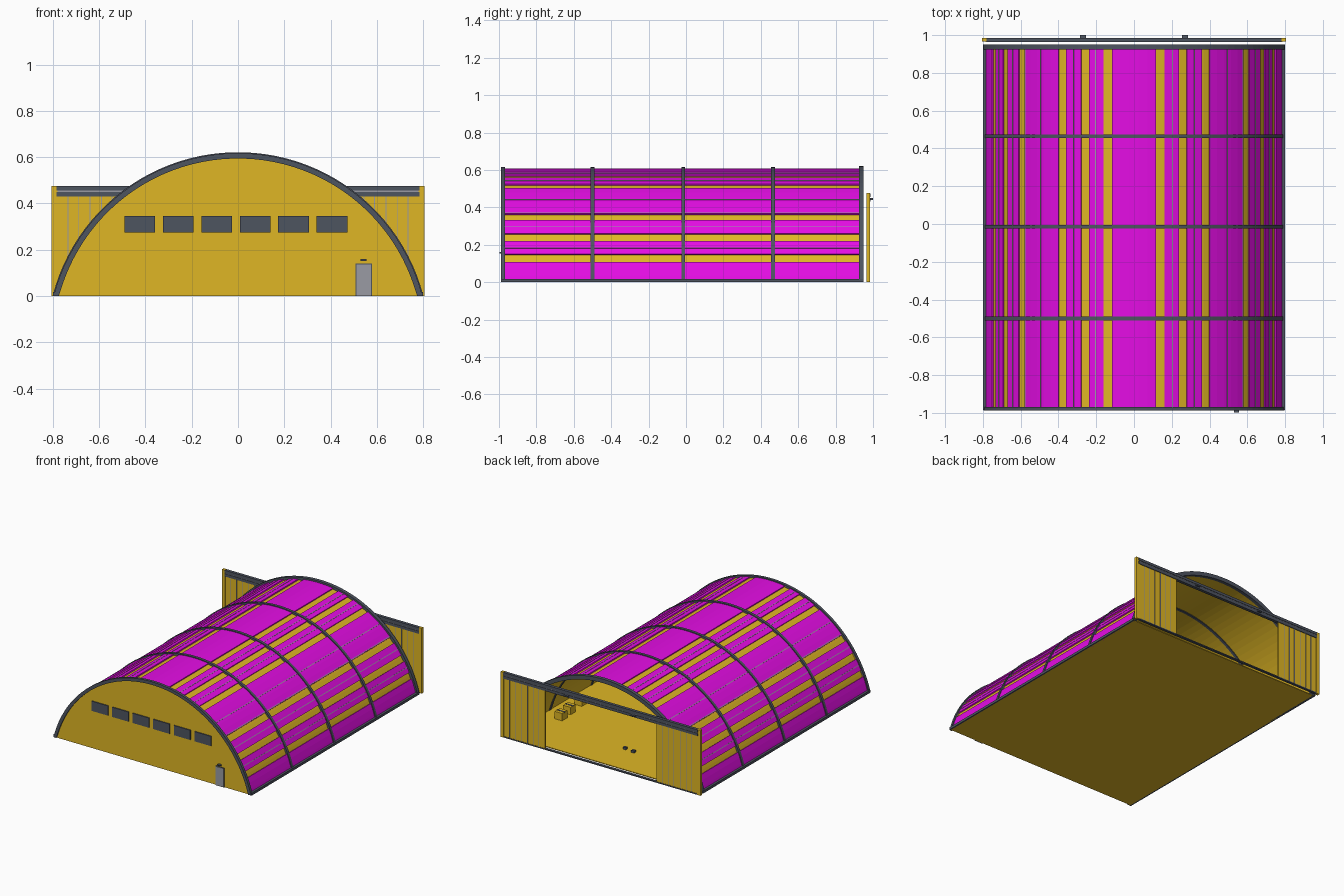
import bpy, math

if "Cube" in bpy.data.objects:
    bpy.data.objects.remove(bpy.data.objects["Cube"])

CZ = -0.206          # height of the vault's circle centre
END = 75.4           # half angle of the vault in degrees


def material(name, rgb):
    m = bpy.data.materials.new(name)
    m.diffuse_color = (*rgb, 1)
    m.use_nodes = True
    m.node_tree.nodes["Principled BSDF"].inputs["Base Color"].default_value = m.diffuse_color
    return m


YELLOW = material("yellow", (0.74, 0.47, 0.018))
MAGENTA = material("magenta", (0.78, 0.004, 0.78))
DARK = material("dark_grey", (0.076, 0.089, 0.118))
GREY = material("light_grey", (0.32, 0.33, 0.37))


def prism(name, profile, y0, y1, mat):
    """Extrude a closed xz profile along y."""
    n = len(profile)
    verts = [(x, y, z) for y in (y0, y1) for x, z in profile]
    faces = [tuple(range(n)), tuple(range(2 * n - 1, n - 1, -1))]
    faces += [(i, i + n, (i + 1) % n + n, (i + 1) % n) for i in range(n)]
    return add_mesh(name, verts, faces, mat)


def add_mesh(name, verts, faces, mat):
    me = bpy.data.meshes.new(name)
    me.from_pydata(verts, [], faces)
    me.materials.append(mat)
    ob = bpy.data.objects.new(name, me)
    bpy.context.collection.objects.link(ob)
    return ob


def box(name, x0, x1, y0, y1, z0, z1, mat):
    return prism(name, [(x0, z0), (x0, z1), (x1, z1), (x1, z0)], y0, y1, mat)


def on_arc(r, deg):
    a = math.radians(deg)
    return r * math.sin(a), max(0.0, CZ + r * math.cos(a))


def arc_band(name, r0, r1, a0, a1, y0, y1, mat, step=3.2):
    """Curved slab between two radii and two angles."""
    n = max(1, round((a1 - a0) / step))
    verts, faces = [], []
    for i in range(n + 1):
        a = a0 + (a1 - a0) * i / n
        (xo, zo), (xi, zi) = on_arc(r1, a), on_arc(r0, a)
        verts += [(xo, y0, zo), (xo, y1, zo), (xi, y1, zi), (xi, y0, zi)]
    for i in range(n):
        b = 4 * i
        for k in range(4):
            k2 = (k + 1) % 4
            faces.append((b + k, b + k2, b + 4 + k2, b + 4 + k))
    faces += [(3, 2, 1, 0), (4 * n, 4 * n + 1, 4 * n + 2, 4 * n + 3)]
    return add_mesh(name, verts, faces, mat)


# Inner vault, visible in the grooves of the roof
arc_band("vault_shell", 0.800, 0.807, -END, END, -0.975, 0.93, YELLOW)

# Raised roof sheets between the grooves
GROOVES = [9.9, 18.6, 27.8, 47.0, 56.8, 65.7]
centres = [-g for g in reversed(GROOVES)] + GROOVES
edges = [-END] + [c + d for c in centres for d in (-1.6, 1.6)] + [END]
for a0, a1 in zip(edges[::2], edges[1::2]):
    arc_band("roof_sheet", 0.806, 0.815, a0, a1, -0.975, 0.93, MAGENTA)

# Thin seams on the roof sheets
for a in (14.5, 23.2, 37.4, 45.0, 52.0, 61.5):
    for s in (-1, 1):
        arc_band("roof_seam", 0.813, 0.8165, s * a - 0.17, s * a + 0.17, -0.975, 0.93, GREY)

# Arched ribs
for y in (-0.50, -0.015, 0.465):
    arc_band("roof_rib", 0.795, 0.821, -END, END, y - 0.01, y + 0.01, DARK)
arc_band("front_rib", 0.800, 0.823, -END, END, -0.988, -0.968, DARK)
arc_band("back_rib", 0.798, 0.827, -END, END, 0.925, 0.95, DARK)

# Floor slab and side sills
box("floor", -0.79, 0.79, -0.98, 0.945, 0, 0.006, YELLOW)
for s in (-1, 1):
    x0, x1 = sorted((s * 0.782, s * 0.80))
    box("side_sill", x0, x1, -0.985, 0.945, 0, 0.018, DARK)

# Front wall with windows, entry door and lamp
wall = [on_arc(0.812, -END + 2 * END * i / 48) for i in range(49)]
prism("front_wall", wall, -0.98, -0.968, YELLOW)
for i in range(6):
    x = -0.425 + 0.1662 * i
    box("front_window", x - 0.066, x + 0.066, -0.987, -0.979, 0.274, 0.345, DARK)
box("entry_door_frame", 0.508, 0.578, -0.984, -0.979, 0, 0.140, DARK)
box("entry_door", 0.511, 0.575, -0.987, -0.979, 0, 0.137, GREY)
box("entry_lamp", 0.53, 0.555, -0.998, -0.979, 0.152, 0.160, DARK)

# Sliding door header, ground track and header lamps
box("header_lower", -0.785, 0.785, 0.964, 0.986, 0.430, 0.450, DARK)
box("header_groove", -0.785, 0.785, 0.968, 0.982, 0.450, 0.456, GREY)
box("header_upper", -0.785, 0.785, 0.964, 0.986, 0.456, 0.475, DARK)
box("ground_track", -0.785, 0.785, 0.966, 0.984, 0, 0.008, DARK)
for x in (-0.27, 0.27):
    box("header_lamp", x - 0.016, x + 0.016, 0.985, 1.0, 0.440, 0.450, DARK)

# Open door leaves with ribbing, and end posts
for s in (-1, 1):
    x0, x1 = sorted((s * 0.45, s * 0.785))
    box("door_leaf", x0, x1, 0.969, 0.981, 0.008, 0.432, YELLOW)
    x0, x1 = sorted((s * 0.78, s * 0.805))
    box("end_post", x0, x1, 0.965, 0.985, 0, 0.476, YELLOW)
    for x in (0.50, 0.545, 0.59, 0.64, 0.69, 0.735):
        box("leaf_rib", s * x - 0.002, s * x + 0.002, 0.967, 0.983, 0.008, 0.432, GREY)

# Crates along the wall and wheel chocks on the floor
for x, y, h in ((0.637, 0.53, 0.06), (0.646, 0.42, 0.06), (0.66, 0.27, 0.05)):
    box("crate", x - 0.03, x + 0.03, y - 0.03, y + 0.03, 0.005, h, YELLOW)
    box("crate_lid", x - 0.031, x + 0.031, y - 0.006, y + 0.006, h - 0.004, h + 0.002, DARK)
for x, y in ((0.014, 0.68), (-0.06, 0.69)):
    box("wheel_chock", x - 0.012, x + 0.012, y - 0.01, y + 0.01, 0.005, 0.022, DARK)

# Make all outer surfaces face outward
import bmesh
for ob in bpy.context.collection.objects:
    bm = bmesh.new()
    bm.from_mesh(ob.data)
    bmesh.ops.remove_doubles(bm, verts=bm.verts, dist=1e-5)
    bmesh.ops.recalc_face_normals(bm, faces=bm.faces)
    bm.to_mesh(ob.data)
    bm.free()
